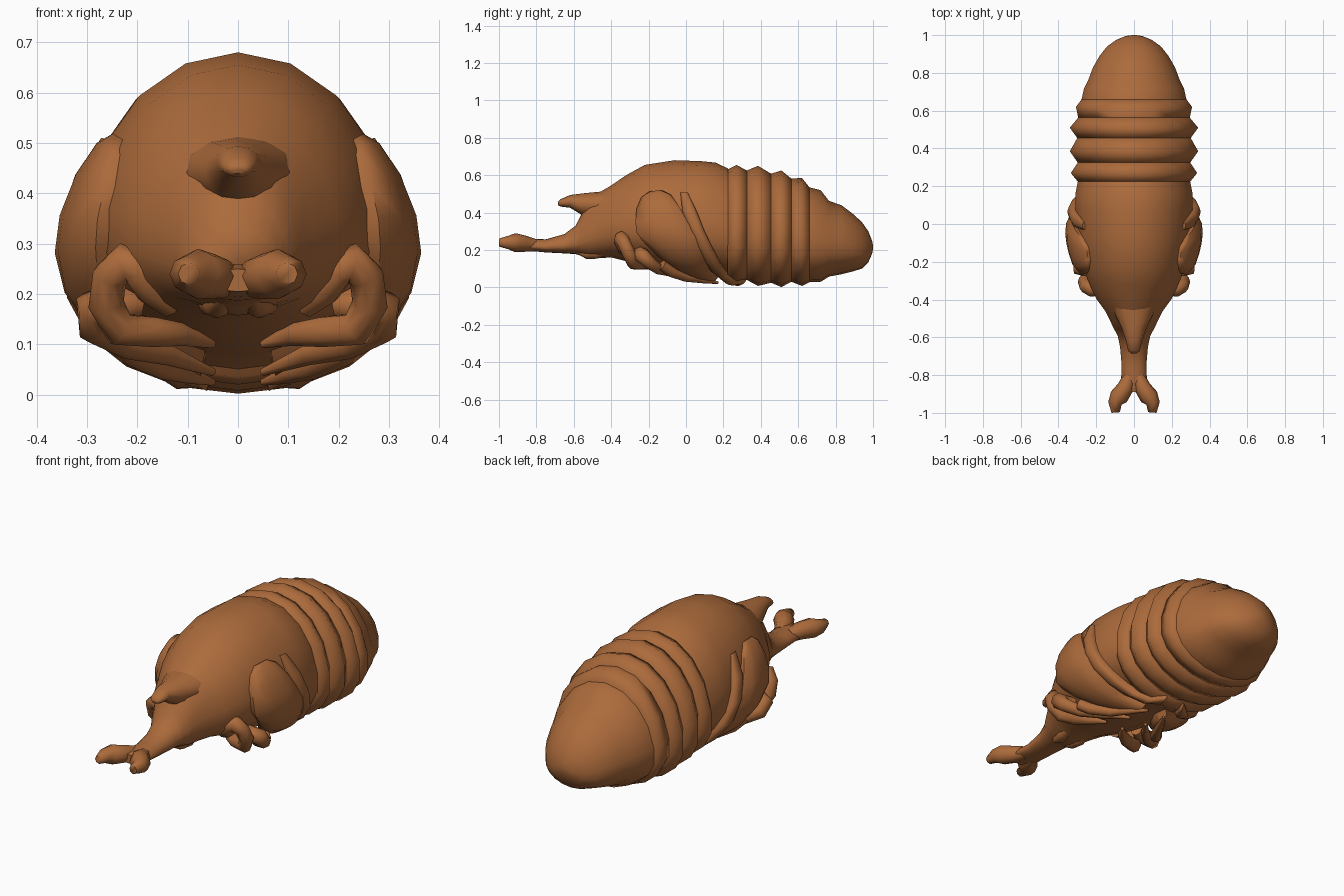
import bpy, bmesh, math
from mathutils import Vector

brown = bpy.data.materials.new("chestnut brown")
brown.diffuse_color = (0.41, 0.145, 0.044, 1)


def loft(name, rings, mirror=False, angle=45):
    """Skin closed rings of points into a capped mesh."""
    bm = bmesh.new()
    rows = [[bm.verts.new(p) for p in r] for r in rings]
    n = len(rows[0])
    for a, b in zip(rows, rows[1:]):
        for i in range(n):
            bm.faces.new((a[i], a[(i + 1) % n], b[(i + 1) % n], b[i]))
    bm.faces.new(rows[0])
    bm.faces.new(rows[-1])
    bmesh.ops.recalc_face_normals(bm, faces=bm.faces)
    me = bpy.data.meshes.new(name)
    bm.to_mesh(me)
    bm.free()
    me.materials.append(brown)
    ob = bpy.data.objects.new(name, me)
    bpy.context.collection.objects.link(ob)
    bpy.ops.object.select_all(action='DESELECT')
    ob.select_set(True)
    bpy.context.view_layer.objects.active = ob
    bpy.ops.object.shade_smooth_by_angle(angle=math.radians(angle))
    if mirror:
        ob.modifiers.new("mirror", 'MIRROR')
    return ob


def section(y, zb, zt, w, th, off=0.0):
    """Point on an egg-shaped cross-section, widest low down."""
    zc = zb + 0.37 * (zt - zb)
    c, s = math.cos(th), math.sin(th)
    h = (zt - zc) if s > 0 else (zc - zb)
    return Vector(((w + off) * c, y, max(0.002, zc + (h + off) * s)))


def hull(name, table, n=18, angle=45):
    return loft(name, [[section(*r, 2 * math.pi * i / n + math.pi / 2) for i in range(n)]
                       for r in table], angle=angle)


def tube(name, pts, n=8, mirror=True):
    """Tapered tube through (x, y, z, radius) points."""
    P = [Vector(p[:3]) for p in pts]
    rings = []
    side = Vector((0, 0, 1))
    for i, p in enumerate(P):
        d = (P[min(i + 1, len(P) - 1)] - P[max(i - 1, 0)]).normalized()
        u = side - d * side.dot(d)
        if u.length < 0.05:
            u = d.orthogonal()
        u.normalize()
        side = u
        v = d.cross(u)
        rings.append([p + pts[i][3] * (math.cos(a) * u + math.sin(a) * v)
                      for a in (2 * math.pi * k / n for k in range(n))])
    return loft(name, rings, mirror, 75)


# Head, head horn shaft and thorax: (y, bottom, top, half width)
thorax = [(-0.89, .205, .25, .045), (-0.83, .195, .26, .07), (-0.75, .187, .257, .066),
          (-0.65, .182, .285, .075), (-0.59, .178, .33, .088), (-0.56, .17, .39, .105),
          (-0.52, .157, .46, .125), (-0.46, .157, .51, .155), (-0.40, .16, .545, .20),
          (-0.32, .14, .60, .24), (-0.22, .12, .655, .275), (-0.06, .095, .68, .305),
          (0.08, .08, .675, .315), (0.16, .07, .667, .315), (0.225, .05, .635, .302)]
hull("thorax_and_head", thorax, angle=60)

# Ringed abdomen: one smooth bulging ring per segment, closed off by the tail
abdomen = [(0.20, .06, .60, .27), (0.222, .035, .63, .30), (0.27, .02, .655, .34),
           (0.325, .04, .625, .302), (0.385, .008, .65, .345), (0.455, .025, .608, .305),
           (0.51, .002, .625, .345), (0.563, .03, .582, .30), (0.62, .008, .585, .312),
           (0.66, .028, .535, .282), (0.72, .03, .52, .268), (0.765, .058, .462, .245),
           (0.83, .07, .44, .22), (0.89, .085, .395, .185), (0.94, .10, .35, .145),
           (0.975, .135, .30, .095), (0.995, .18, .25, .045), (1.0, .205, .225, .01)]
for k, start in enumerate((1, 3, 5, 7)):
    hull(f"abdomen_ring_{k + 1}", abdomen[start:start + 3], angle=85)
hull("abdomen_tail", abdomen[9:], angle=60)

# Wing pads wrapped onto the body
body = thorax[:-1] + abdomen[1:]


def wrap(y, th, off):
    for a, b in zip(body, body[1:]):
        if a[0] <= y <= b[0]:
            t = (y - a[0]) / (b[0] - a[0])
            r = [p + t * (q - p) for p, q in zip(a, b)]
            return section(*r, th, off)


def pad(name, table, n=7):
    rings = []
    for deg, y0, y1, off in table:
        ks = [k / (n - 1) for k in range(n)]
        outer = [wrap(y0 + (y1 - y0) * k, math.radians(deg),
                      off * (0.5 + 0.5 * math.sin(math.pi * k) ** 0.6 if 0 < k < 1 else 0.4))
                 for k in ks]
        inner = [wrap(y0 + (y1 - y0) * k, math.radians(deg), -0.03) for k in (0.95, 0.5, 0.05)]
        rings.append(outer + inner)
    loft(name, rings, True, 60)


pad("wing_cover", [(34, -.20, -.12, .012), (29, -.24, -.08, .03), (18, -.265, -.035, .045),
                   (6, -.27, .01, .058), (-6, -.265, .055, .063), (-22, -.22, .085, .066),
                   (-38, -.16, .105, .066), (-54, -.09, .125, .06), (-68, -.01, .15, .055),
                   (-78, .08, .17, .05)])
pad("hind_wing", [(32, -.03, .01, .012), (15, -.02, .06, .03), (0, .02, .10, .038),
                  (-22, .06, .145, .042), (-42, .10, .185, .045), (-58, .13, .22, .042),
                  (-70, .18, .27, .035), (-80, .26, .32, .02)])

# Forked tip of the head horn
tube("horn_prong", [(.025, -.81, .226, .034), (.045, -.865, .234, .044), (.08, -.915, .24, .05),
                    (.101, -.95, .24, .036), (.097, -.998, .24, .022)])

# Short horn on the thorax, rooted inside the body
loft("thorax_horn", [[(w * math.cos(a), y, zc + h * math.sin(a))
                      for a in (2 * math.pi * k / 12 for k in range(12))]
                     for y, zc, h, w in [(-.36, .45, .07, .13), (-.48, .44, .07, .10),
                                         (-.55, .443, .06, .066), (-.62, .46, .034, .042),
                                         (-.67, .452, .02, .032), (-.685, .448, .008, .016)]],
     angle=60)

# Mouthparts under the head
tube("mouthpart", [(.03, -.58, .195, .015), (.04, -.53, .18, .028), (.05, -.48, .185, .032),
                   (.05, -.41, .20, .02)])

# Folded legs
tube("front_leg", [(.13, -.30, .18, .03), (.17, -.33, .21, .036), (.195, -.345, .25, .04),
                   (.225, -.345, .262, .04), (.255, -.33, .235, .036), (.262, -.305, .18, .036),
                   (.235, -.28, .13, .036), (.17, -.26, .125, .032), (.11, -.22, .12, .024),
                   (.05, -.15, .10, .008)])
tube("middle_leg", [(.20, -.22, .18, .03), (.25, -.245, .18, .038), (.285, -.235, .17, .042),
                    (.285, -.20, .135, .036), (.22, -.15, .10, .03), (.14, -.08, .08, .022),
                    (.05, .03, .045, .008)])
tube("hind_leg", [(.24, -.13, .12, .03), (.21, -.08, .085, .03), (.15, 0, .055, .025),
                  (.10, .09, .04, .018), (.05, .17, .025, .007)])
